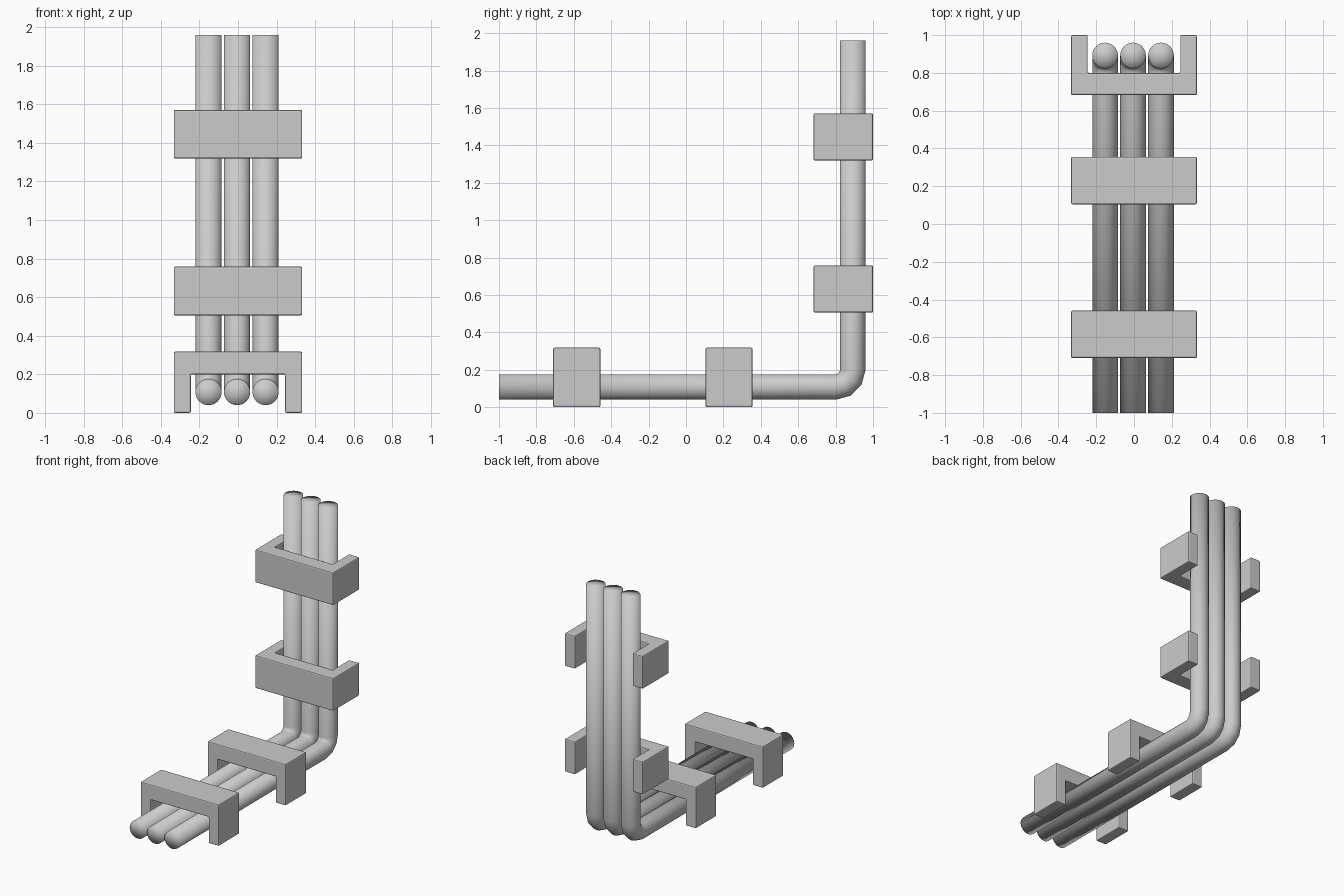
import bpy, bmesh, math
from mathutils import Vector

if "Cube" in bpy.data.objects:
    bpy.data.objects.remove(bpy.data.objects["Cube"])

SIDES, R = 32, 0.068


def finish(bm, name):
    bmesh.ops.recalc_face_normals(bm, faces=bm.faces)
    me = bpy.data.meshes.new(name)
    bm.to_mesh(me)
    bm.free()
    ob = bpy.data.objects.new(name, me)
    bpy.context.collection.objects.link(ob)
    return ob


# Pipe: rings swept along an L path with a tight elbow, closed by smooth fan caps
def pipe(name, x):
    cy, cz, bend = 0.80, 0.20, 0.092
    stations = [(-1.0, cz - bend, 0)]
    for i in range(4):
        a = math.radians(30 * i)
        stations.append((cy + bend * math.sin(a), cz - bend * math.cos(a), a))
    stations.append((cy + bend, 1.96, math.pi / 2))
    bm = bmesh.new()
    rings = []
    for y, z, a in stations:
        out = Vector((0, math.sin(a), -math.cos(a)))
        ring = []
        for k in range(SIDES):
            t = 2 * math.pi * k / SIDES
            ring.append(bm.verts.new(Vector((x, y, z)) + R * (
                math.cos(t) * Vector((1, 0, 0)) + math.sin(t) * out)))
        rings.append(ring)
    for a, b in zip(rings, rings[1:]):
        for k in range(SIDES):
            n = (k + 1) % SIDES
            bm.faces.new((a[k], a[n], b[n], b[k]))
    for ring, (y, z, a) in ((rings[0], stations[0]), (rings[-1], stations[-1])):
        c = bm.verts.new((x, y, z))
        for k in range(SIDES):
            bm.faces.new((ring[k], ring[(k + 1) % SIDES], c))
    for f in bm.faces:
        f.smooth = True
    return finish(bm, name)


# Clamp: U profile (x, height) extruded along the pipe run, edges slightly bevelled
def clamp(name, start, end, place):
    w, i, h, t = 0.333, 0.245, 0.318, 0.2
    profile = [(-w, 0), (-w, h), (w, h), (w, 0), (i, 0), (i, t), (-i, t), (-i, 0)]
    bm = bmesh.new()
    a = [bm.verts.new(place(x, start, v)) for x, v in profile]
    b = [bm.verts.new(place(x, end, v)) for x, v in profile]
    bm.faces.new(a)
    bm.faces.new(b[::-1])
    for k in range(8):
        n = (k + 1) % 8
        bm.faces.new((a[k], a[n], b[n], b[k]))
    ob = finish(bm, name)
    bev = ob.modifiers.new("edge_bevel", 'BEVEL')
    bev.width = 0.008
    bev.segments = 2
    return ob


for n, x in enumerate((-0.153, -0.005, 0.143)):
    pipe(f"pipe_{n + 1}", x)

# Floor clamps straddle the horizontal run, wall clamps the vertical run
for n, y in enumerate((-0.71, 0.104)):
    clamp(f"floor_clamp_{n + 1}", y, y + 0.252, lambda x, s, v: (x, s, v))
for n, z in enumerate((0.506, 1.319)):
    clamp(f"wall_clamp_{n + 1}", z, z + 0.252, lambda x, s, v: (x, 1 - v, s))
